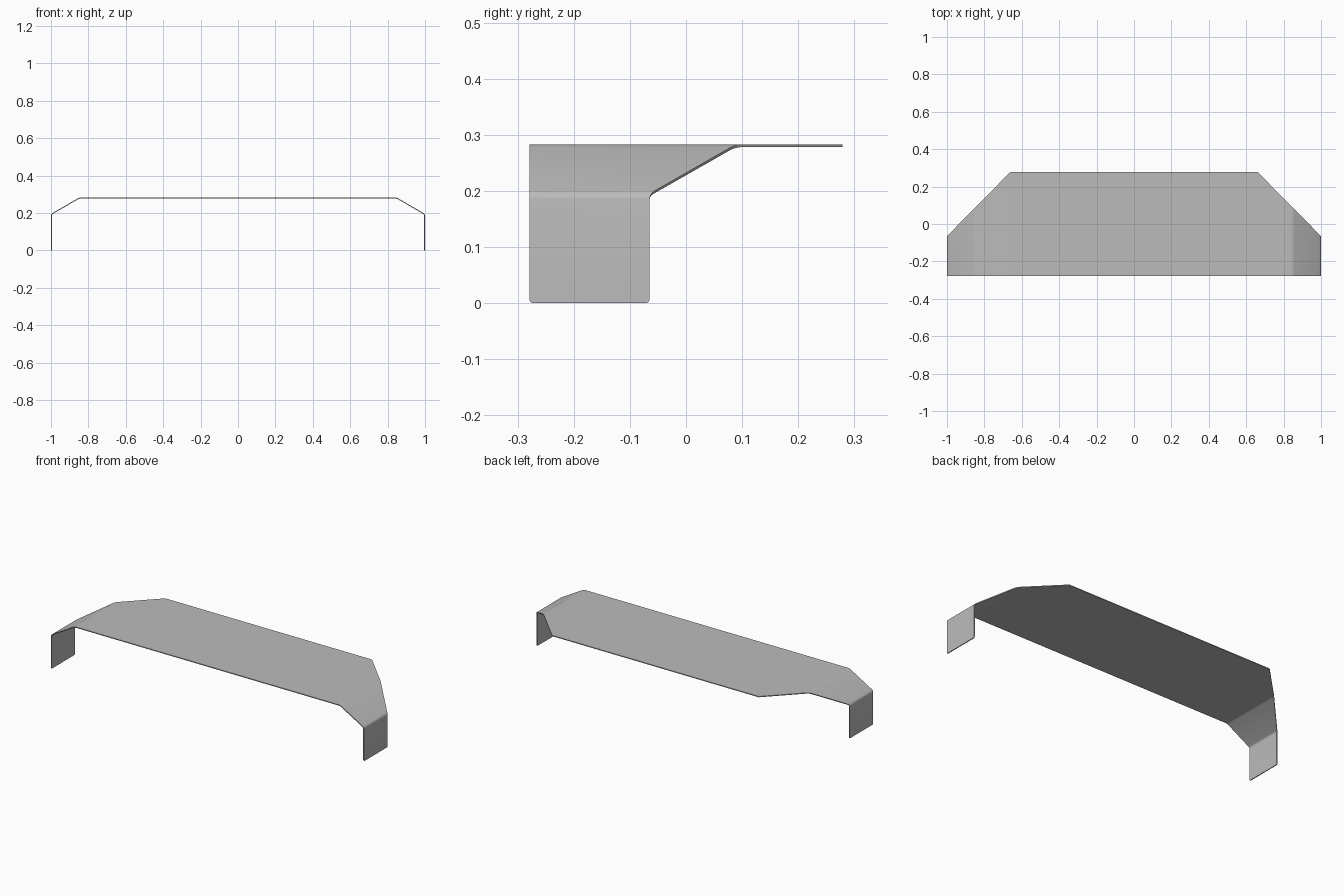
import bpy, bmesh

cube = bpy.data.objects.get("Cube")
if cube:
    bpy.data.objects.remove(cube, do_unlink=True)

FRONT, BACK, SIDE_BACK = -0.279, 0.279, -0.065
TOP, KNEE_Z = 0.283, 0.195
THICKNESS = 0.005

# Outer fold line of one half: (x, z, back edge y)
half = [
    (1.0, 0.0, SIDE_BACK),
    (1.0, KNEE_Z, SIDE_BACK),
    (0.848, TOP, 0.089),
    (0.66, TOP, BACK),
]
stations = [(-x, z, y) for x, z, y in half] + half[::-1]

# Flat sheet, folded at the knees and shoulders
bm = bmesh.new()
rows = [(bm.verts.new((x, FRONT, z)), bm.verts.new((x, y, z))) for x, z, y in stations]
for (a, b), (c, d) in zip(rows, rows[1:]):
    bm.faces.new((a, c, d, b))

# Rounded folds
folds = [bm.edges.get(rows[i]) for i in (1, 2, -2, -3)]
bmesh.ops.bevel(bm, geom=folds, offset=0.01, offset_type='OFFSET', segments=4,
                profile=0.5, affect='EDGES')

# Rounded foot corners
feet = [v for v in bm.verts if v.co.z < 0.001]
bmesh.ops.bevel(bm, geom=feet, offset=0.007, offset_type='OFFSET', segments=4,
                profile=0.5, affect='VERTICES')
bm.normal_update()

mesh = bpy.data.meshes.new("folded_cover")
bm.to_mesh(mesh)
bm.free()
cover = bpy.data.objects.new("folded_cover", mesh)
bpy.context.collection.objects.link(cover)

# Painted metal
gray = bpy.data.materials.new("light_gray_metal")
gray.use_nodes = True
color = (0.5, 0.5, 0.5, 1.0)
gray.diffuse_color = color
gray.node_tree.nodes["Principled BSDF"].inputs["Base Color"].default_value = color
mesh.materials.append(gray)

# Sheet thickness, grown inwards
solid = cover.modifiers.new("sheet_thickness", 'SOLIDIFY')
solid.thickness = THICKNESS
solid.offset = -1
solid.use_even_offset = True

bpy.ops.object.select_all(action='DESELECT')
cover.select_set(True)
bpy.context.view_layer.objects.active = cover
bpy.ops.object.modifier_apply(modifier=solid.name)
bpy.ops.object.shade_smooth_by_angle(angle=0.6)
